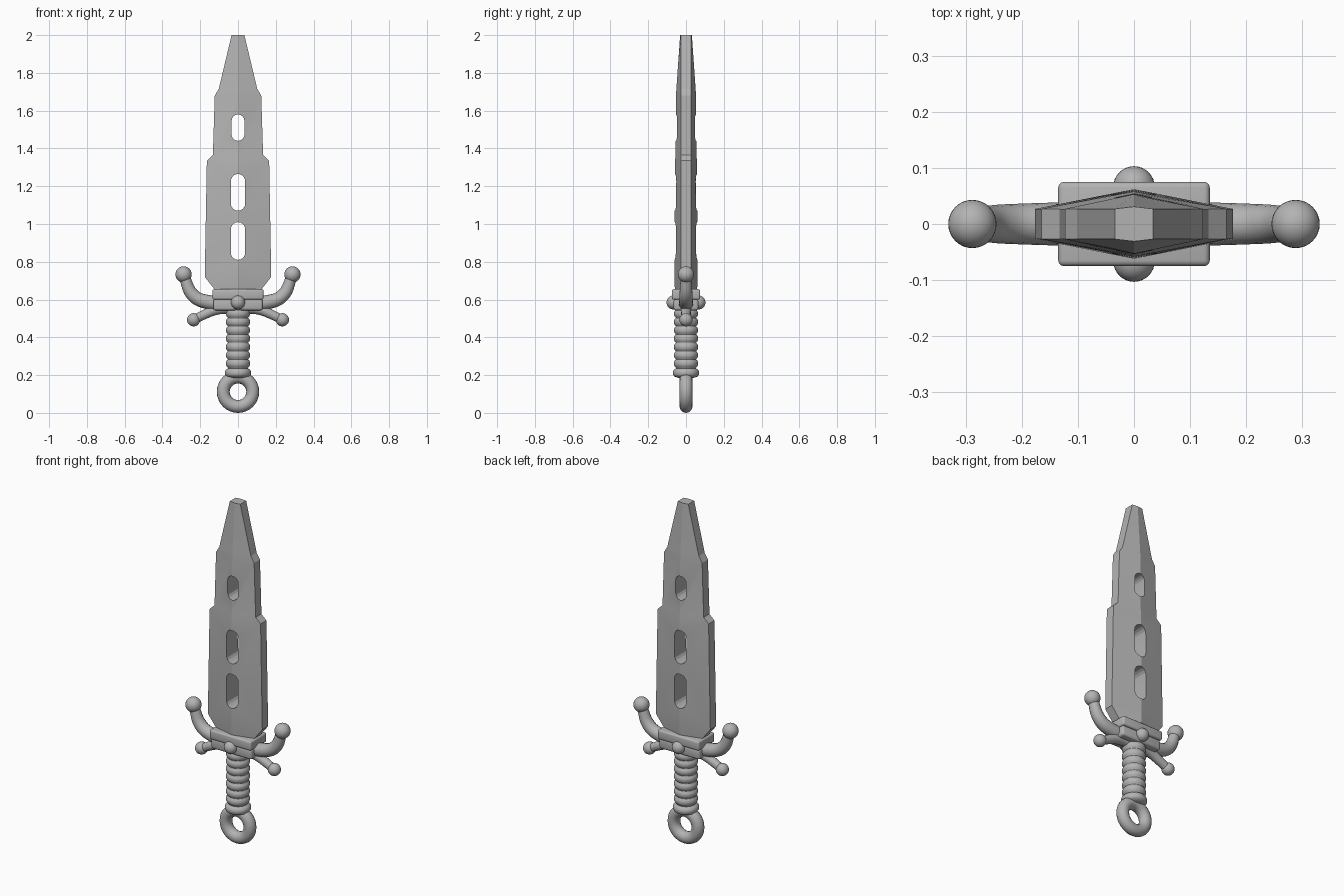
import bpy, bmesh, math
from mathutils import Matrix, Vector

if "Cube" in bpy.data.objects:
    bpy.data.objects.remove(bpy.data.objects["Cube"], do_unlink=True)

steel = bpy.data.materials.new("plain grey")
steel.use_nodes = True
GREY = (0.45, 0.45, 0.45, 1)
steel.diffuse_color = GREY
steel.node_tree.nodes["Principled BSDF"].inputs["Base Color"].default_value = GREY


def add_object(name, data):
    ob = bpy.data.objects.new(name, data)
    bpy.context.collection.objects.link(ob)
    data.materials.append(steel)
    return ob


def select(ob):
    bpy.ops.object.select_all(action='DESELECT')
    ob.select_set(True)
    bpy.context.view_layer.objects.active = ob


def finish(name, bm, angle=None):
    bmesh.ops.recalc_face_normals(bm, faces=bm.faces)
    me = bpy.data.meshes.new(name)
    bm.to_mesh(me)
    bm.free()
    ob = add_object(name, me)
    if angle:
        select(ob)
        bpy.ops.object.shade_smooth_by_angle(angle=math.radians(angle))
    return ob


def loft(bm, rings, closed=False):
    """Skin a list of vertex loops, capping the ends unless closed."""
    n = len(rings[0])
    loops = [[bm.verts.new(p) for p in ring] for ring in rings]
    pairs = list(zip(loops, loops[1:]))
    if closed:
        pairs.append((loops[-1], loops[0]))
    else:
        bm.faces.new(loops[0])
        bm.faces.new(loops[-1])
    for a, b in pairs:
        for i in range(n):
            j = (i + 1) % n
            bm.faces.new((a[i], a[j], b[j], b[i]))


def ball(name, pos, radius):
    bm = bmesh.new()
    bmesh.ops.create_uvsphere(bm, u_segments=32, v_segments=16, radius=radius,
                              matrix=Matrix.Translation(pos))
    return finish(name, bm, 60)


def block(name, size, z, bevel):
    bm = bmesh.new()
    bmesh.ops.create_cube(bm, size=1, matrix=Matrix.Translation((0, 0, z)) @ Matrix.Diagonal((*size, 1)))
    bmesh.ops.bevel(bm, geom=bm.edges[:], offset=bevel, segments=3, profile=0.5, affect='EDGES')
    return finish(name, bm, 40)


def tube(name, points):
    """Tapered round arm; each point is (x, z, radius)."""
    cu = bpy.data.curves.new(name, 'CURVE')
    cu.dimensions = '3D'
    cu.bevel_depth = 1
    cu.bevel_resolution = 6
    cu.use_fill_caps = True
    sp = cu.splines.new('BEZIER')
    sp.bezier_points.add(len(points) - 1)
    for bp, (x, z, r) in zip(sp.bezier_points, points):
        bp.co = (x, 0, z)
        bp.radius = r
        bp.handle_left_type = bp.handle_right_type = 'AUTO'
    ob = add_object(name, cu)
    select(ob)
    bpy.ops.object.convert(target='MESH')
    ob = bpy.context.object
    bpy.ops.object.shade_smooth_by_angle(angle=math.radians(50))
    return ob


# Blade: stepped six-sided sections (height, half width, ridge half thickness)
stations = [(0.64, 0.122, 0.058), (0.655, 0.125, 0.059), (0.72, 0.176, 0.062),
            (1.335, 0.165, 0.058), (1.365, 0.133, 0.055), (1.68, 0.123, 0.053),
            (1.715, 0.102, 0.051), (2.0, 0.034, 0.031)]
EDGE = 0.027
bm = bmesh.new()
loft(bm, [[(w, -EDGE, z), (w, EDGE, z), (0, t, z), (-w, EDGE, z), (-w, -EDGE, z), (0, -t, z)]
          for z, w, t in stations])
blade = finish("blade", bm)

# Rounded slots cut through the blade (bottom, top, half width)
bm = bmesh.new()
for low, high, r in [(0.81, 1.01, 0.038), (1.07, 1.265, 0.038), (1.44, 1.58, 0.034)]:
    outline = []
    for i in range(18):
        a = math.pi * (i if i < 9 else i - 1) / 8
        mid = high - r if i < 9 else low + r
        outline.append((r * math.cos(a), mid + r * math.sin(a)))
    loft(bm, [[(x, y, z) for x, z in outline] for y in (-0.2, 0.2)])
cutter = finish("slot_cutter", bm)
cutter.hide_render = True
cut = blade.modifiers.new("slots", 'BOOLEAN')
cut.operation = 'DIFFERENCE'
cut.solver = 'EXACT'
cut.object = cutter
select(blade)
bpy.ops.object.modifier_apply(modifier=cut.name)
bpy.data.objects.remove(cutter, do_unlink=True)
bpy.ops.object.shade_smooth_by_angle(angle=math.radians(12))

# Guard: two stacked blocks with a stud on each face
block("guard_upper_block", (0.27, 0.15, 0.055), 0.6275, 0.01)
block("guard_lower_block", (0.262, 0.13, 0.06), 0.573, 0.012)
for side, y in (("front", -1), ("back", 1)):
    ball(side + "_stud", (0, y * 0.066, 0.585), 0.037)

# Guard arms, with ball ends
for side, s in (("left", 1), ("right", -1)):
    tube(side + "_upper_arm", [(s * 0.08, 0.583, 0.039), (s * 0.15, 0.585, 0.038),
                               (s * 0.235, 0.62, 0.035), (s * 0.288, 0.73, 0.028)])
    ball(side + "_upper_arm_ball", (s * 0.288, 0, 0.733), 0.043)
    tube(side + "_lower_arm", [(s * 0.03, 0.555, 0.03), (s * 0.11, 0.548, 0.028),
                               (s * 0.18, 0.52, 0.025), (s * 0.235, 0.492, 0.023)])
    ball(side + "_lower_arm_ball", (s * 0.235, 0, 0.493), 0.035)

# Grip: turned profile of rounded ribs above a collar
profile = [(0.04, 0.185), (0.062, 0.193), (0.069, 0.203), (0.069, 0.22), (0.062, 0.23), (0.052, 0.236)]
RIBS, START, PITCH = 7, 0.24, 0.044
for k in range(RIBS):
    for i in range(7):
        swell = math.sin(math.pi * i / 6) ** 0.6 if 0 < i < 6 else 0
        profile.append((0.054 + 0.01 * swell, START + PITCH * (k + 0.97 * i / 6)))
bm = bmesh.new()
turn = [2 * math.pi * i / 32 for i in range(32)]
loft(bm, [[(r * math.cos(a), r * math.sin(a), z) for a in turn] for r, z in profile])
finish("grip", bm, 50)

# Pommel ring
bm = bmesh.new()
MAJOR, MINOR = 0.078, 0.034
loft(bm, [[((MAJOR + MINOR * math.cos(b)) * math.cos(a), MINOR * math.sin(b),
            MAJOR + MINOR + (MAJOR + MINOR * math.cos(b)) * math.sin(a))
           for b in turn[::2]] for a in turn], closed=True)
finish("pommel_ring", bm, 60)
